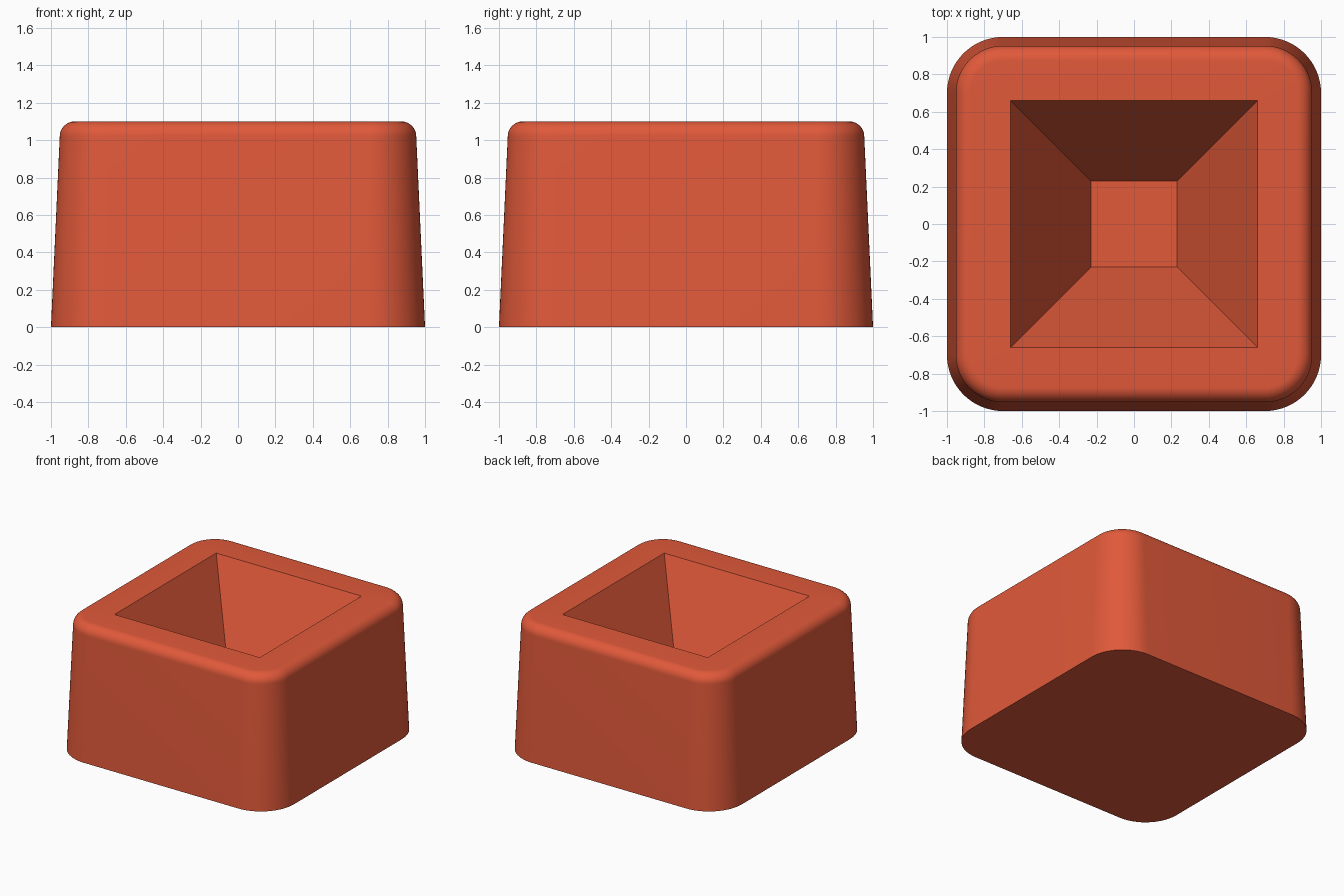
import bpy, bmesh, math

cube = bpy.data.objects.get("Cube")
if cube:
    bpy.data.objects.remove(cube, do_unlink=True)

# Colour
terracotta = bpy.data.materials.new("terracotta red")
terracotta.use_nodes = True
colour = (0.75, 0.1, 0.042, 1)
terracotta.diffuse_color = colour
terracotta.node_tree.nodes["Principled BSDF"].inputs["Base Color"].default_value = colour

CORNER = 0.7       # centre of each rounded vertical corner
STEPS = 16         # segments per corner
HEIGHT = 1.1
FILLET = 0.08

bm = bmesh.new()


def rounded_ring(half, z):
    """Rounded square whose corner arcs share a fixed centre."""
    radius = half - CORNER
    ring = []
    for quarter in range(4):
        mid = math.pi / 4 + quarter * math.pi / 2
        cx = math.copysign(CORNER, math.cos(mid))
        cy = math.copysign(CORNER, math.sin(mid))
        for i in range(STEPS + 1):
            a = (quarter + i / STEPS) * math.pi / 2
            ring.append(bm.verts.new((cx + radius * math.cos(a), cy + radius * math.sin(a), z)))
    return ring


def square_ring(half, z):
    return [bm.verts.new((sx * half, sy * half, z))
            for sx, sy in ((1, 1), (-1, 1), (-1, -1), (1, -1))]


def bridge(lower, upper):
    n = len(lower)
    for i in range(n):
        j = (i + 1) % n
        bm.faces.new((lower[i], lower[j], upper[j], upper[i]))


# Tapered outer wall with a rounded rim
profile = [(1.0, 0.0)]
for i in range(11):
    a = i / 10 * math.pi / 2
    profile.append((0.873 + FILLET * math.cos(a), HEIGHT - FILLET + FILLET * math.sin(a)))
rings = [rounded_ring(half, z) for half, z in profile]
for lower, upper in zip(rings, rings[1:]):
    bridge(lower, upper)
bm.faces.new(list(reversed(rings[0])))

# Flat rim between the rounded edge and the square opening
mouth = square_ring(0.66, HEIGHT)
outer = rings[-1]
count = STEPS + 1
for q in range(4):
    start = q * count
    for i in range(STEPS):
        bm.faces.new((outer[start + i], outer[start + i + 1], mouth[q]))
    nxt = (q + 1) % 4
    bm.faces.new((outer[start + STEPS], outer[nxt * count], mouth[nxt], mouth[q]))

# Inverted pyramid hollow with a flat floor
floor = square_ring(0.23, 0.21)
bridge(mouth, floor)
bm.faces.new(floor)

bmesh.ops.recalc_face_normals(bm, faces=bm.faces[:])
mesh = bpy.data.meshes.new("square_planter")
bm.to_mesh(mesh)
bm.free()
mesh.materials.append(terracotta)

planter = bpy.data.objects.new("square_planter", mesh)
bpy.context.collection.objects.link(planter)
bpy.ops.object.select_all(action="DESELECT")
planter.select_set(True)
bpy.context.view_layer.objects.active = planter
bpy.ops.object.shade_smooth_by_angle(angle=math.radians(30))
